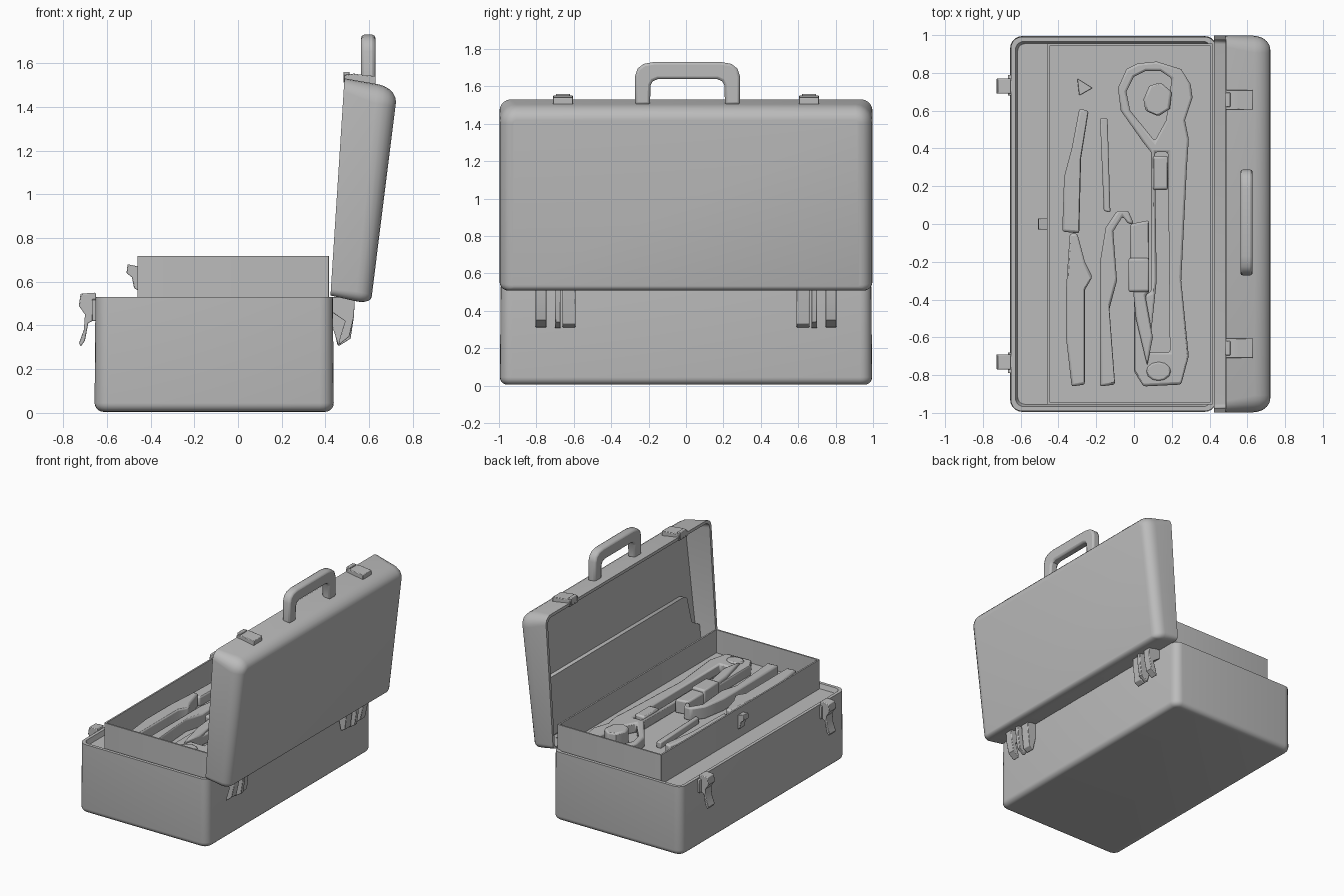
import bpy, bmesh, math
from mathutils import Vector

cube = bpy.data.objects.get("Cube")
if cube:
    bpy.data.objects.remove(cube, do_unlink=True)

GREY = (0.5, 0.5, 0.5, 1)
steel = bpy.data.materials.new("plain grey")
steel.use_nodes = True
steel.diffuse_color = GREY
steel.node_tree.nodes["Principled BSDF"].inputs["Base Color"].default_value = GREY


# Mappings from profile space (a, b, depth c) to model space
def flat(a, b, c):
    return (a, b, c)


def side(a, b, c):
    return (a, c, b)


def across(a, b, c):
    return (c, a, b)


def lid_space(s, y, t):
    """s runs up the open lid, t runs from its opening to its outer face."""
    rim = Vector((0.423, 0, 0.537)).lerp(Vector((0.487, 0, 1.53)), s)
    outer = Vector((0.607, 0, 0.495)).lerp(Vector((0.731, 0, 1.488)), s)
    p = rim.lerp(outer, t)
    return (p.x, y, p.z)


def finish(name, bm, bevel=0.0):
    bmesh.ops.recalc_face_normals(bm, faces=bm.faces)
    mesh = bpy.data.meshes.new(name)
    bm.to_mesh(mesh)
    bm.free()
    mesh.materials.append(steel)
    obj = bpy.data.objects.new(name, mesh)
    bpy.context.collection.objects.link(obj)
    bpy.ops.object.select_all(action='DESELECT')
    bpy.context.view_layer.objects.active = obj
    obj.select_set(True)
    bpy.ops.object.shade_smooth_by_angle(angle=math.radians(35))
    if bevel:
        mod = obj.modifiers.new("soft edges", 'BEVEL')
        mod.width = bevel
        mod.segments = 2
        mod.limit_method = 'ANGLE'
        mod.angle_limit = math.radians(50)


def loft(name, centre, hx, hy, rings, mapping=flat, low=1.0):
    """Skin rounded rectangles; each ring is (inset, corner radius, depth).
    low scales the rounding on the negative first axis."""
    bm = bmesh.new()
    loops = []
    for inset, radius, depth in rings:
        loop = []
        for quarter, (sx, sy) in enumerate([(1, 1), (-1, 1), (-1, -1), (1, -1)]):
            scale = low if sx < 0 else 1.0
            r = radius * scale
            for k in range(6):
                ang = math.pi / 2 * (quarter + k / 5)
                x = centre + sx * (hx - inset * scale - r) + r * math.cos(ang)
                y = sy * (hy - inset - r) + r * math.sin(ang)
                loop.append(bm.verts.new(mapping(x, y, depth)))
        loops.append(loop)
    for lower, upper in zip(loops, loops[1:]):
        for i in range(len(lower)):
            j = (i + 1) % len(lower)
            bm.faces.new((lower[i], lower[j], upper[j], upper[i]))
    bm.faces.new(loops[0])
    bm.faces.new(loops[-1])
    finish(name, bm)


def prism(name, outlines, c0, c1, mapping=flat, bevel=0.0):
    """Fill one outline (further outlines are holes) and give it thickness."""
    bm = bmesh.new()
    for pts in outlines:
        vs = [bm.verts.new((a, b, c0)) for a, b in pts]
        for i, v in enumerate(vs):
            bm.edges.new((v, vs[i - 1]))
    bmesh.ops.triangle_fill(bm, use_beauty=True, edges=bm.edges[:], normal=(0, 0, 1))
    ext = bmesh.ops.extrude_face_region(bm, geom=bm.faces[:], use_keep_orig=True)
    for g in ext["geom"]:
        if isinstance(g, bmesh.types.BMVert):
            g.co.z = c1
    for v in bm.verts:
        v.co = mapping(*v.co)
    finish(name, bm, bevel)


def rect(a0, a1, b0, b1):
    return [(a0, b0), (a1, b0), (a1, b1), (a0, b1)]


def round_rings(radius, corner, depth, step):
    """Quarter-round edge rings; depth is the end plane, step scales inward."""
    rings = []
    for k in range(6):
        ang = math.pi / 2 * k / 5
        inset = radius * (1 - math.sin(ang))
        rings.append((inset, max(corner - inset, 0.01), depth + step * (1 - math.cos(ang))))
    return rings


# Open lower case with a shallow inner deck
loft("case_body", -0.109, 0.547, 0.995,
     round_rings(0.04, 0.065, 0.005, 0.04)
     + [(0.004, 0.06, 0.53), (0.028, 0.045, 0.53), (0.04, 0.04, 0.495)])

# Hollow lid, standing open, squarer along the hinge edge
loft("lid_shell", 0.5, 0.5, 0.997,
     round_rings(0.07, 0.09, 1.0, -0.38)
     + [(0, 0.06, 0.0), (0.022, 0.045, 0.0), (0.03, 0.04, 0.84)], lid_space, 0.5)

# Document pocket on the inside of the lid
half = [(0.04, 0.966), (0.2, 0.966), (0.25, 0.88), (0.44, 0.85), (0.46, 0.82)]
prism("lid_pocket", [half + [(s, -y) for s, y in reversed(half)]],
      0.64, 0.86, lid_space)

# Lift-out tray
FLOOR = 0.542
loft("tray", -0.022, 0.438, 0.955,
     [(0, 0.004, 0.485), (0, 0.004, 0.718), (0.012, 0.003, 0.718), (0.012, 0.003, FLOOR)])
prism("tray_catch", [[(-0.455, 0.56), (-0.475, 0.57), (-0.485, 0.62), (-0.51, 0.64),
                      (-0.505, 0.68), (-0.455, 0.67)]], -0.03, 0.03, side, 0.004)

# Carrying handle with rounded corners
outer = [(0.28, 1.5), (0.28, 1.655), (0.267, 1.695), (0.235, 1.72), (0.18, 1.73)]
inner = [(0.16, 1.638), (0.185, 1.628), (0.198, 1.605), (0.2, 1.5)]
arch = outer + [(-y, z) for y, z in reversed(outer)]
arch += [(-y, z) for y, z in reversed(inner)] + inner
prism("handle", [[(y + 0.008, z) for y, z in arch]], 0.563, 0.628, across, 0.014)

# Clasps on the lid, latches on the case and hinges, one set at each end
for s in (-1, 1):
    def span(a, b):
        return sorted((s * a, s * b))

    prism("lid_clasp", [[(0.484, 1.5), (0.484, 1.545), (0.53, 1.552), (0.555, 1.548),
                         (0.63, 1.54), (0.63, 1.49)]], *span(0.605, 0.71), side, 0.004)
    prism("clasp_lip", [[(0.482, 1.51), (0.482, 1.56), (0.51, 1.56), (0.51, 1.51)]],
          *span(0.62, 0.695), side, 0.004)
    prism("case_latch", [[(-0.65, 0.55), (-0.72, 0.545), (-0.728, 0.49), (-0.70, 0.45),
                          (-0.705, 0.38), (-0.727, 0.32), (-0.72, 0.303), (-0.70, 0.33),
                          (-0.685, 0.41), (-0.65, 0.43)]], *span(0.69, 0.77), side, 0.005)
    prism("latch_mount", [rect(-0.668, -0.64, 0.42, 0.52)], *span(0.68, 0.79), side, 0.004)

    # Three-part hinge: broad plate, middle bar and curved tab
    prism("hinge_plate", [[(0.43, 0.53), (0.51, 0.53), (0.505, 0.46), (0.49, 0.33),
                           (0.455, 0.31), (0.43, 0.42)]], *span(0.59, 0.66), side, 0.004)
    prism("hinge_bar", [[(0.43, 0.53), (0.535, 0.53), (0.53, 0.44), (0.515, 0.34),
                         (0.46, 0.305), (0.43, 0.40)]], *span(0.67, 0.70), side, 0.004)
    prism("hinge_tab", [[(0.43, 0.53), (0.535, 0.53), (0.53, 0.44), (0.51, 0.35),
                         (0.46, 0.31), (0.465, 0.34), (0.49, 0.42), (0.43, 0.46)]],
          *span(0.745, 0.805), side, 0.004)


# Tools lying in the tray
def tool(name, height, *outlines, bevel=0.012):
    prism(name, outlines, FLOOR - 0.005, FLOOR + height, flat, bevel)


tool("pipe_wrench", 0.075,
     [(0.05, 0.43), (-0.07, 0.6), (-0.085, 0.72), (-0.04, 0.82), (0.02, 0.85),
      (0.12, 0.86), (0.25, 0.82), (0.3, 0.74), (0.31, 0.67), (0.27, 0.55),
      (0.29, 0.45), (0.28, 0.3), (0.25, -0.3), (0.29, -0.7), (0.25, -0.85),
      (0.05, -0.86), (0.0, -0.78), (0.0, -0.4), (0.09, -0.36), (0.09, 0.38)],
     [(0.11, 0.44), (-0.02, 0.6), (-0.04, 0.7), (0.0, 0.78), (0.06, 0.81),
      (0.14, 0.81), (0.2, 0.77), (0.17, 0.55)],
     [(0.11, 0.38), (0.18, 0.38), (0.19, -0.68), (0.08, -0.68), (0.12, -0.3)])
tool("wrench_jaw", 0.11, [(0.05, 0.66), (0.08, 0.73), (0.14, 0.75), (0.2, 0.7),
                          (0.19, 0.61), (0.13, 0.57), (0.06, 0.6)])
tool("wrench_adjuster", 0.09, rect(0.1, 0.18, 0.18, 0.36))
tool("wrench_end_ring", 0.085, [(0.13 + 0.065 * math.cos(k * math.pi / 6),
                                 -0.78 + 0.05 * math.sin(k * math.pi / 6)) for k in range(12)])
tool("grip_pliers_arm", 0.095,
     [(-0.18, -0.2), (-0.15, -0.02), (-0.09, 0.07), (-0.03, 0.07), (0.0, 0.0),
      (-0.03, 0.0), (-0.06, 0.04), (-0.11, -0.04), (-0.09, -0.3), (-0.13, -0.45),
      (-0.1, -0.85), (-0.18, -0.86), (-0.18, -0.5)])
tool("grip_pliers_jaw", 0.10, [(-0.02, 0.0), (0.08, 0.02), (0.08, -0.36), (0.06, -0.38),
                               (0.1, -0.6), (0.07, -0.75), (0.01, -0.5), (-0.02, -0.2)])
tool("grip_pliers_block", 0.12, rect(-0.03, 0.08, -0.36, -0.18))
tool("pliers", 0.10,
     [(-0.34, -0.05), (-0.3, -0.05), (-0.26, -0.2), (-0.22, -0.28), (-0.26, -0.35),
      (-0.26, -0.85), (-0.33, -0.86), (-0.36, -0.6), (-0.36, -0.35)])
tool("chisel", 0.07, [(-0.38, -0.04), (-0.29, -0.05), (-0.28, 0.35), (-0.24, 0.6),
                      (-0.29, 0.61), (-0.33, 0.4), (-0.37, 0.25)])
tool("punch", 0.045, [(-0.18, 0.56), (-0.14, 0.56), (-0.125, 0.06), (-0.16, 0.07)],
     bevel=0.008)
tool("chisel_tip", 0.03, [(-0.3, 0.77), (-0.22, 0.72), (-0.29, 0.68)], bevel=0.004)
